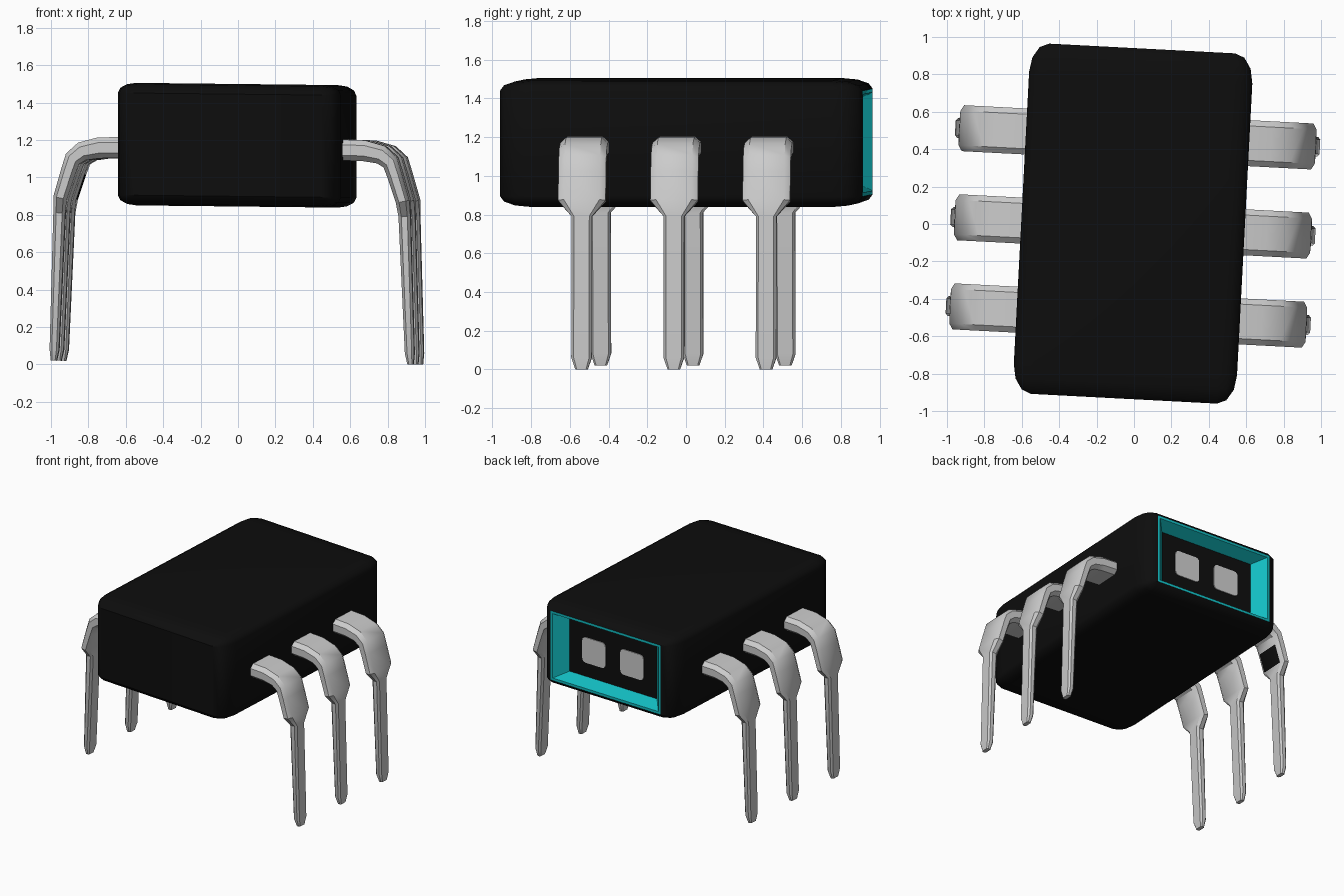
import bpy, bmesh
from math import radians, sin, cos
from mathutils import Matrix

if "Cube" in bpy.data.objects:
    bpy.data.objects.remove(bpy.data.objects["Cube"])

# Whole model is turned 3 degrees clockwise and leans slightly to the right
LEAN = Matrix.Identity(4)
LEAN[2][0] = -0.011
POSE = LEAN @ Matrix.Translation((-0.005, 0.002, 0)) @ Matrix.Rotation(radians(-3), 4, 'Z')


def material(name, rgb):
    m = bpy.data.materials.new(name)
    m.diffuse_color = (*rgb, 1)
    m.use_nodes = True
    m.node_tree.nodes["Principled BSDF"].inputs["Base Color"].default_value = m.diffuse_color
    return m


BLACK = material("black_plastic", (0.004, 0.004, 0.004))
TEAL = material("teal", (0.006, 0.5, 0.53))
METAL = material("grey_metal", (0.8, 0.8, 0.8))


def finish(bm, name, mats=(), angle=35):
    bmesh.ops.recalc_face_normals(bm, faces=bm.faces)
    bm.transform(POSE)
    me = bpy.data.meshes.new(name)
    bm.to_mesh(me)
    bm.free()
    for m in mats:
        me.materials.append(m)
    me.shade_smooth()
    me.set_sharp_from_angle(angle=radians(angle))
    ob = bpy.data.objects.new(name, me)
    bpy.context.collection.objects.link(ob)
    return ob


# Body: a bevelled cube stretched to size, with a teal funnel recess in the back end
bm = bmesh.new()
bmesh.ops.create_cube(bm, size=1)
bmesh.ops.bevel(bm, geom=bm.edges[:], offset=0.083, segments=3, profile=0.5, affect='EDGES')
bmesh.ops.scale(bm, vec=(1.195, 1.875, 0.655), verts=bm.verts)
bmesh.ops.translate(bm, vec=(0, 0, 1.172), verts=bm.verts)
floor = max(bm.faces, key=lambda f: f.calc_center_median().y)
for thickness, depth in ((0.028, 0), (0.062, -0.09)):
    ring = bmesh.ops.inset_individual(bm, faces=[floor], thickness=thickness, depth=depth)
    for f in ring['faces']:
        f.material_index = 1
bmesh.ops.scale(bm, vec=(0.91, 1, 1), verts=floor.verts)
floor.material_index = 0
finish(bm, "body", (BLACK, TEAL))

# Two rounded grey windows on the recess floor
for side, label in ((-1, "left"), (1, "right")):
    bm = bmesh.new()
    bmesh.ops.create_cube(bm, size=1)
    bmesh.ops.scale(bm, vec=(0.21, 0.012, 0.2), verts=bm.verts)
    corners = [e for e in bm.edges if abs(e.verts[0].co.y - e.verts[1].co.y) > 0.005]
    bmesh.ops.bevel(bm, geom=corners, offset=0.03, segments=3, profile=0.5, affect='EDGES')
    bmesh.ops.translate(bm, vec=(side * 0.172, 0.8475, 1.172), verts=bm.verts)
    finish(bm, f"window_{label}")

# Leg sections: x, z, downward angle, half width, half thickness
SECTIONS = [
    (0.50, 1.155, 0, 0.123, 0.056),
    (0.71, 1.150, 5, 0.123, 0.056),
    (0.80, 1.130, 24, 0.123, 0.051),
    (0.85, 1.090, 52, 0.123, 0.045),
    (0.874, 1.02, 70, 0.123, 0.040),
    (0.917, 0.88, 78, 0.123, 0.037),
    (0.924, 0.80, 87, 0.053, 0.032),
    (0.951, 0.07, 87, 0.053, 0.025),
    (0.955, 0.01, 87, 0.032, 0.016),
]
OUTLINE = [(-.75, 1), (.75, 1), (1, .5), (1, -.5), (.75, -1), (-.75, -1), (-1, -.5), (-1, .5)]


def leg(name, side, y, marked=False):
    bm = bmesh.new()
    rings = []
    for x, z, deg, w, t in SECTIONS:
        a = radians(deg)
        rings.append([bm.verts.new((side * (x + v * t * sin(a)), y + u * w, z + v * t * cos(a)))
                      for u, v in OUTLINE])
    for i, (r0, r1) in enumerate(zip(rings, rings[1:])):
        for j in range(8):
            k = (j + 1) % 8
            f = bm.faces.new((r0[j], r0[k], r1[k], r1[j]))
            # dark mark on the inner face of one leg
            if marked and i == 4 and j == 4:
                f.material_index = 1
    bm.faces.new(rings[0])
    bm.faces.new(rings[-1])
    finish(bm, name, (METAL, BLACK) if marked else ())


# Three legs on each side
for y, row in ((-0.492, "front"), (-0.015, "middle"), (0.462, "back")):
    leg(f"leg_{row}_right", 1, y)
    leg(f"leg_{row}_left", -1, y, marked=(row == "back"))
